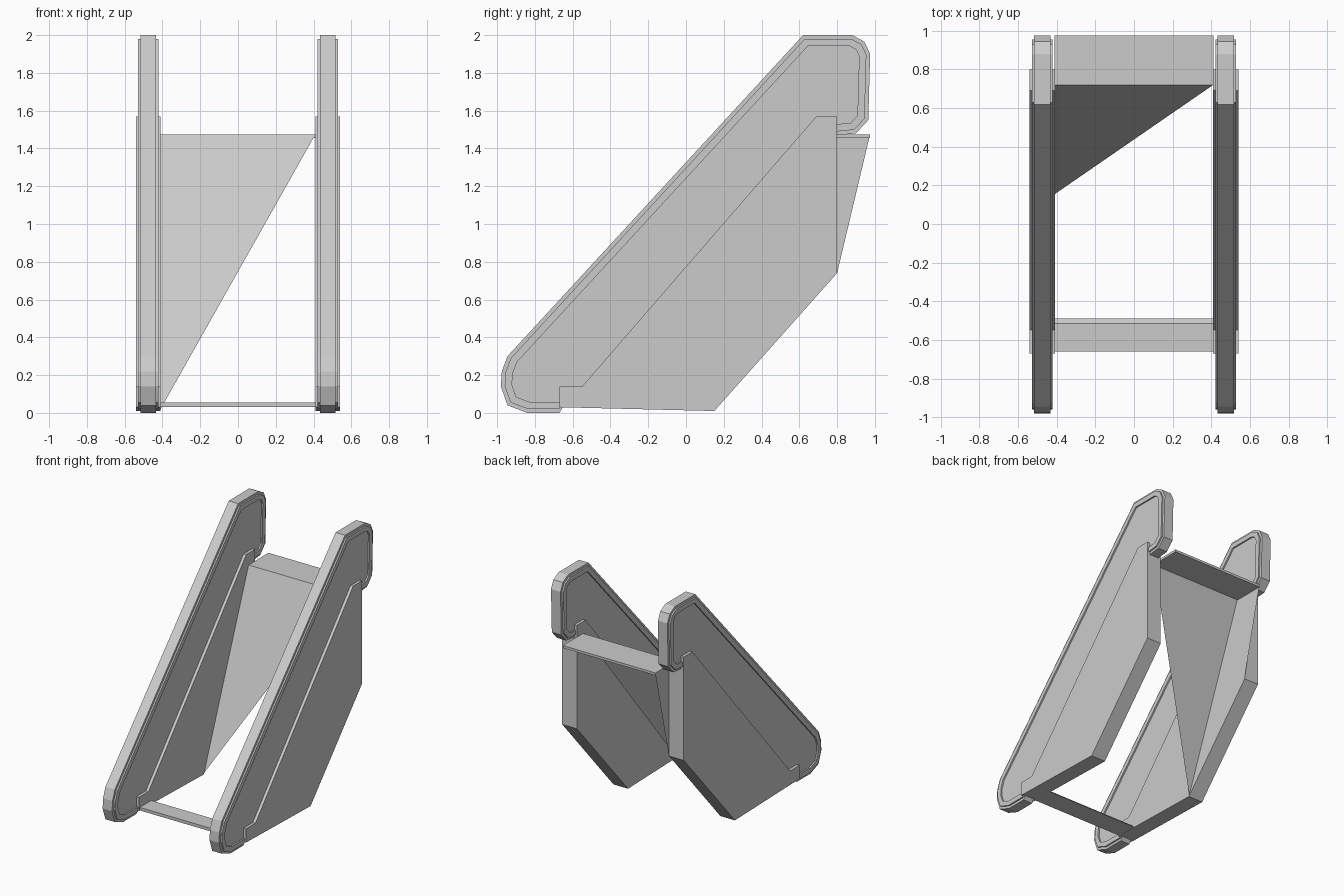
import bpy
import bmesh
from mathutils import Vector

cube = bpy.data.objects.get("Cube")
if cube:
    bpy.data.objects.remove(cube)

GREY = (0.6, 0.6, 0.6, 1)
grey = bpy.data.materials.new("light grey")
grey.use_nodes = True
grey.diffuse_color = GREY
grey.node_tree.nodes["Principled BSDF"].inputs["Base Color"].default_value = GREY


def finish(name, bm):
    bmesh.ops.recalc_face_normals(bm, faces=bm.faces)
    mesh = bpy.data.meshes.new(name)
    bm.to_mesh(mesh)
    bm.free()
    mesh.materials.append(grey)
    obj = bpy.data.objects.new(name, mesh)
    bpy.context.scene.collection.objects.link(obj)
    return obj


def prism(name, profile, x0, x1):
    """Extrude a (y, z) profile from x0 to x1."""
    bm = bmesh.new()
    face = bm.faces.new([bm.verts.new((x0, y, z)) for y, z in profile])
    out = bmesh.ops.extrude_face_region(bm, geom=[face])
    moved = [v for v in out["geom"] if isinstance(v, bmesh.types.BMVert)]
    bmesh.ops.translate(bm, verts=moved, vec=(x1 - x0, 0, 0))
    return finish(name, bm)


def sheet(name, points):
    bm = bmesh.new()
    bm.faces.new([bm.verts.new(p) for p in points])
    return finish(name, bm)


def offset(path, d):
    """Move an open path to its right-hand side by d, with mitred corners."""
    pts = [Vector(p) for p in path]
    dirs = [(b - a).normalized() for a, b in zip(pts, pts[1:])]
    normals = [Vector((t.y, -t.x)) for t in dirs]
    result = []
    for i, p in enumerate(pts):
        a = normals[max(i - 1, 0)]
        b = normals[min(i, len(normals) - 1)]
        result.append(p + (a + b) * (d / (1 + a.dot(b))))
    return result


def frame(name, path, d0, d1, x, half):
    """Raised band between two offsets of the path."""
    outer, inner = offset(path, d0), offset(path, d1)
    bm = bmesh.new()
    rings = []
    for o, i in zip(outer, inner):
        corners = ((x - half, o), (x + half, o), (x + half, i), (x - half, i))
        rings.append([bm.verts.new((cx, p.x, p.y)) for cx, p in corners])
    for r, s in zip(rings, rings[1:]):
        for k in range(4):
            n = (k + 1) % 4
            bm.faces.new((r[k], r[n], s[n], s[k]))
    bm.faces.new(rings[0])
    bm.faces.new(rings[-1])
    return finish(name, bm)


# Balustrade outline, from the foot around the top to the rear
rail = [(-.67, 0), (-.84, 0), (-.945, .04), (-.98, .14), (-.975, .22),
        (-.945, .30), (.62, 2), (.88, 2), (.945, 1.965), (.975, 1.90),
        (.965, 1.55), (.90, 1.48), (.80, 1.47)]
skirt = [(-.67, .03), (.15, .01), (.80, .74), (.80, 1.57), (.69, 1.57),
         (-.55, .14), (-.67, .14)]

# Side walls: panel, raised rim and thicker lower skirt
for side, x in (("left", .475), ("right", -.475)):
    prism(side + "_panel", rail + [(-.64, .05)], x - .042, x + .042)
    frame(side + "_rim", rail, .02, .058, x, .054)
    prism(side + "_skirt", skirt, x - .065, x + .065)

# Landings between the walls
prism("top_landing", [(.72, 1.455), (.975, 1.455), (.975, 1.475), (.72, 1.475)], -.412, .412)
prism("bottom_landing", [(-.66, .03), (-.49, .03), (-.515, .055), (-.66, .055)], -.412, .412)

# Sloping triangular sheet under the top landing
sheet("ramp_sheet", [(-.41, .72, 1.475), (.41, .72, 1.475), (-.41, .155, .02)])

# Rear gusset beside the right wall
sheet("rear_gusset", [(-.408, .72, 1.455), (-.408, .97, 1.455), (-.408, .80, .74)])
